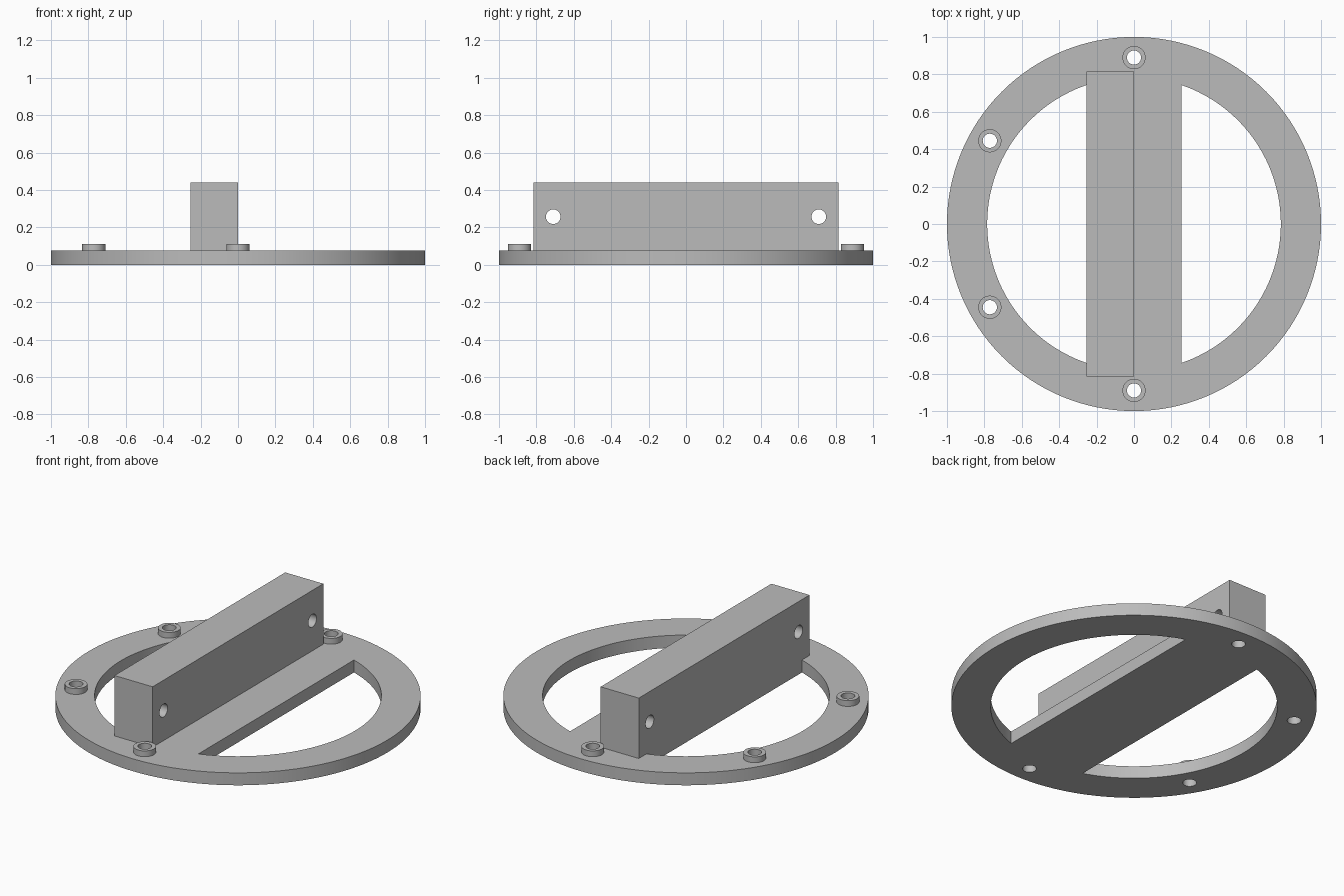
import bpy
import bmesh
from math import acos, asin, cos, sin, pi, radians
from mathutils import Matrix

if "Cube" in bpy.data.objects:
    bpy.data.objects.remove(bpy.data.objects["Cube"], do_unlink=True)

PLATE_TOP, BOSS_TOP, BLOCK_TOP = 0.075, 0.11, 0.44
INNER_R, BAR_HALF = 0.785, 0.255
BOSS_R, HOLE_R, BOLT_CIRCLE = 0.062, 0.038, 0.89

grey = bpy.data.materials.new("plain grey")
grey.use_nodes = True
grey.diffuse_color = (0.5, 0.5, 0.5, 1)
grey.node_tree.nodes["Principled BSDF"].inputs["Base Color"].default_value = (0.5, 0.5, 0.5, 1)


def arc(radius, start=0.0, end=2 * pi, n=48, centre=(0, 0), closed=True):
    """Points along an arc; a closed circle leaves out the repeated end."""
    steps = n if closed else n - 1
    return [(centre[0] + radius * cos(start + (end - start) * i / steps),
             centre[1] + radius * sin(start + (end - start) * i / steps))
            for i in range(n)]


def extrude_outline(name, outlines, low, high, axes=Matrix()):
    """Fill the outlines (first is outer, the rest are holes) from low to high."""
    curve = bpy.data.curves.new(name + "_outline", "CURVE")
    curve.dimensions = "2D"
    curve.fill_mode = "BOTH"
    curve.extrude = (high - low) / 2
    for points in outlines:
        spline = curve.splines.new("POLY")
        spline.points.add(len(points) - 1)
        for p, (x, y) in zip(spline.points, points):
            p.co = (x, y, 0, 1)
        spline.use_cyclic_u = True
    helper = bpy.data.objects.new(name + "_outline", curve)
    bpy.context.collection.objects.link(helper)
    bpy.context.view_layer.update()
    graph = bpy.context.evaluated_depsgraph_get()
    mesh = bpy.data.meshes.new_from_object(helper.evaluated_get(graph))
    bpy.data.objects.remove(helper, do_unlink=True)
    bpy.data.curves.remove(curve)

    bm = bmesh.new()
    bm.from_mesh(mesh)
    bmesh.ops.remove_doubles(bm, verts=bm.verts, dist=1e-5)
    bm.transform(axes @ Matrix.Translation((0, 0, (low + high) / 2)))
    bmesh.ops.recalc_face_normals(bm, faces=bm.faces)
    bm.to_mesh(mesh)
    bm.free()
    mesh.name = name
    mesh.materials.clear()
    mesh.materials.append(grey)
    obj = bpy.data.objects.new(name, mesh)
    bpy.context.collection.objects.link(obj)
    bpy.ops.object.select_all(action="DESELECT")
    obj.select_set(True)
    bpy.context.view_layer.objects.active = obj
    bpy.ops.object.shade_smooth_by_angle(angle=radians(30))
    return obj


# Bolt positions: front, back and two on the right side
bolts = [(BOLT_CIRCLE * cos(a), BOLT_CIRCLE * sin(a))
         for a in (radians(d) for d in (90, 150, 210, 270))]

# Round base plate with two windows either side of a central bar
half_angle = acos(BAR_HALF / INNER_R)
windows = [arc(INNER_R, turn - half_angle, turn + half_angle, 64, closed=False)
           for turn in (0, pi)]
bolt_holes = [arc(HOLE_R, centre=c, n=32) for c in bolts]
extrude_outline("base_ring", [arc(1.0, n=128)] + windows + bolt_holes, 0, PLATE_TOP)

# Raised collars around the bolt holes
for i, c in enumerate(bolts):
    extrude_outline(f"bolt_collar_{i + 1}",
                    [arc(BOSS_R, centre=c, n=32), arc(HOLE_R, centre=c, n=32)],
                    PLATE_TOP, BOSS_TOP)

# Upright block with two cross holes, drawn in the y-z plane and extruded along x
side_axes = Matrix(((0, 0, 1, 0), (1, 0, 0, 0), (0, 1, 0, 0), (0, 0, 0, 1)))
L = 0.815
block = [(-L, PLATE_TOP), (L, PLATE_TOP), (L, BLOCK_TOP), (-L, BLOCK_TOP)]
cross_holes = [arc(0.039, centre=(y, 0.257), n=32) for y in (-0.71, 0.71)]
extrude_outline("upright_block", [block] + cross_holes, -BAR_HALF, 0, side_axes)
